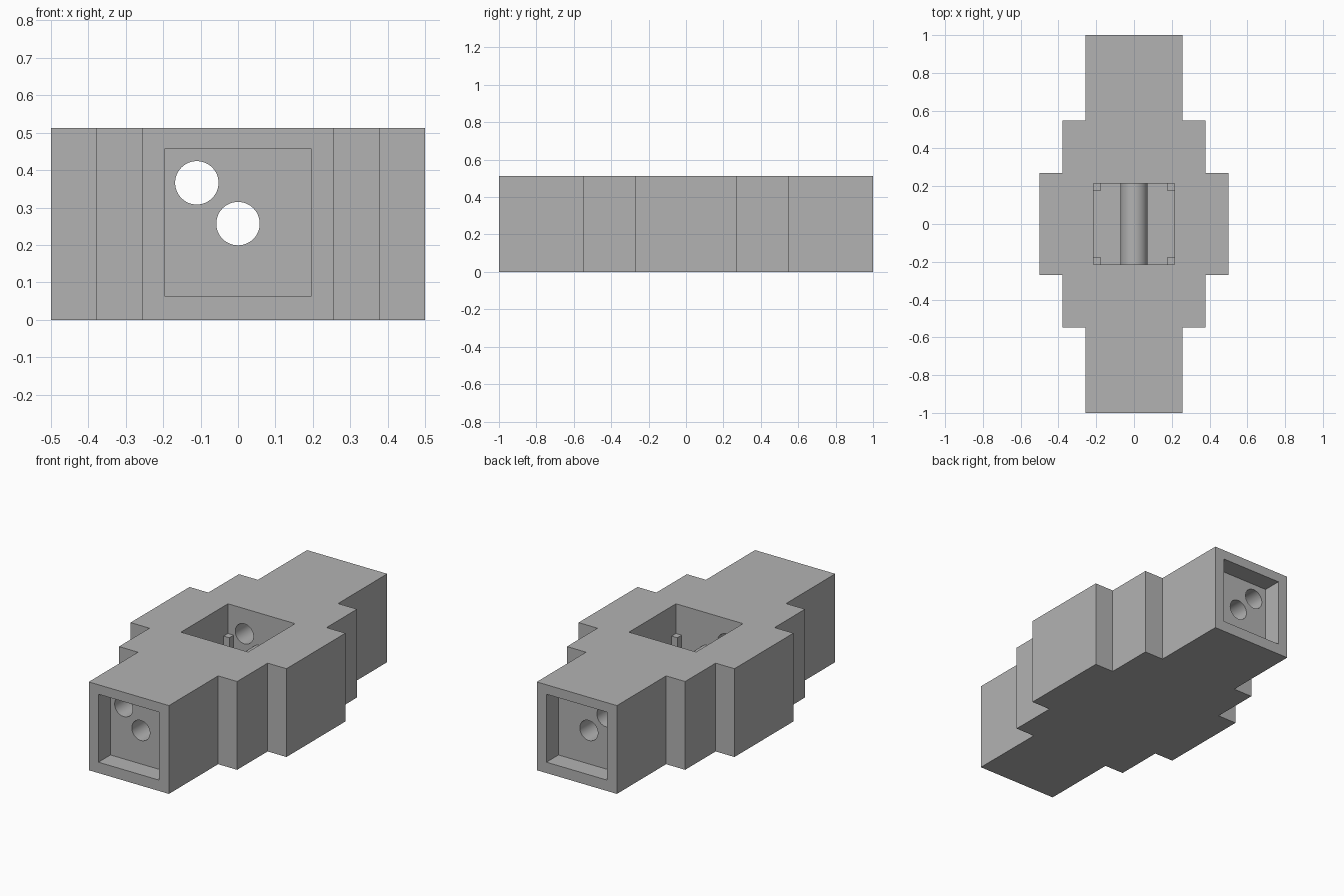
import bpy, bmesh, math

cube = bpy.data.objects.get("Cube")
if cube:
    bpy.data.objects.remove(cube, do_unlink=True)

grey = bpy.data.materials.new("mid grey")
grey.use_nodes = True
colour = (0.45, 0.45, 0.45, 1)
grey.diffuse_color = colour
grey.node_tree.nodes["Principled BSDF"].inputs["Base Color"].default_value = colour

HEIGHT, FLOOR, MID = 0.512, 0.063, 0.257
POCKET, BORE = 0.215, 0.058


def finish(name, bm):
    bmesh.ops.recalc_face_normals(bm, faces=bm.faces)
    mesh = bpy.data.meshes.new(name)
    bm.to_mesh(mesh)
    bm.free()
    mesh.materials.append(grey)
    obj = bpy.data.objects.new(name, mesh)
    bpy.context.collection.objects.link(obj)
    return obj


def box(name, low, high):
    bm = bmesh.new()
    bmesh.ops.create_cube(bm, size=1)
    for v in bm.verts:
        v.co = [lo if c < 0 else hi for c, lo, hi in zip(v.co, low, high)]
    return finish(name, bm)


def rod(name, x, z, radius, length):
    bpy.ops.mesh.primitive_cylinder_add(vertices=48, radius=radius, depth=length,
                                        location=(x, 0, z), rotation=(math.pi / 2, 0, 0))
    obj = bpy.context.object
    obj.name = name
    obj.data.materials.append(grey)
    return obj


def cut(obj, cutters):
    for cutter in cutters:
        mod = obj.modifiers.new("cut", 'BOOLEAN')
        mod.operation = 'DIFFERENCE'
        mod.solver = 'EXACT'
        mod.object = cutter
    bpy.context.view_layer.update()
    graph = bpy.context.evaluated_depsgraph_get()
    mesh = bpy.data.meshes.new_from_object(obj.evaluated_get(graph))
    obj.modifiers.clear()
    obj.data = mesh


def smooth(obj):
    bpy.ops.object.select_all(action='DESELECT')
    obj.select_set(True)
    bpy.context.view_layer.objects.active = obj
    bpy.ops.object.shade_smooth_by_angle(angle=math.radians(30))


# Stepped body: one quarter outline mirrored around
quarter = [(0.5, 0.27), (0.379, 0.27), (0.379, 0.549), (0.257, 0.549), (0.257, 1)]
half = quarter + [(-x, y) for x, y in reversed(quarter)]
outline = half + [(-x, -y) for x, y in half]
bm = bmesh.new()
base = bm.faces.new([bm.verts.new((x, y, 0)) for x, y in outline])
top = bmesh.ops.extrude_face_region(bm, geom=[base])
for v in top["geom"]:
    if isinstance(v, bmesh.types.BMVert):
        v.co.z = HEIGHT
body = finish("body", bm)

# Cutters: top pocket, end recesses and the two long bores
pocket = box("pocket_cutter", (-POCKET, -POCKET, FLOOR), (POCKET, POCKET, 0.7))
front = box("front_recess_cutter", (-0.195, -1.2, FLOOR), (0.195, -0.89, 0.457))
back = box("back_recess_cutter", (-0.195, 0.89, FLOOR), (0.195, 1.2, 0.457))
bore = rod("centre_bore_cutter", 0, MID, BORE, 2.6)
side_bore = rod("side_bore_cutter", -0.11, 0.366, BORE, 2.6)
cutters = [pocket, front, back, bore, side_bore]
cut(body, cutters)
smooth(body)

# Tube crossing the pocket
tube = rod("centre_tube", 0, MID, 0.072, 2 * POCKET)
cut(tube, [bore])
smooth(tube)

for cutter in cutters:
    bpy.data.objects.remove(cutter, do_unlink=True)

# Posts in the pocket corners
for side, sx in (("left", 1), ("right", -1)):
    for end, sy in (("front", -1), ("back", 1)):
        xs = sorted((sx * 0.178, sx * POCKET))
        ys = sorted((sy * 0.175, sy * POCKET))
        box(f"{end}_{side}_post", (xs[0], ys[0], FLOOR), (xs[1], ys[1], 0.34))
